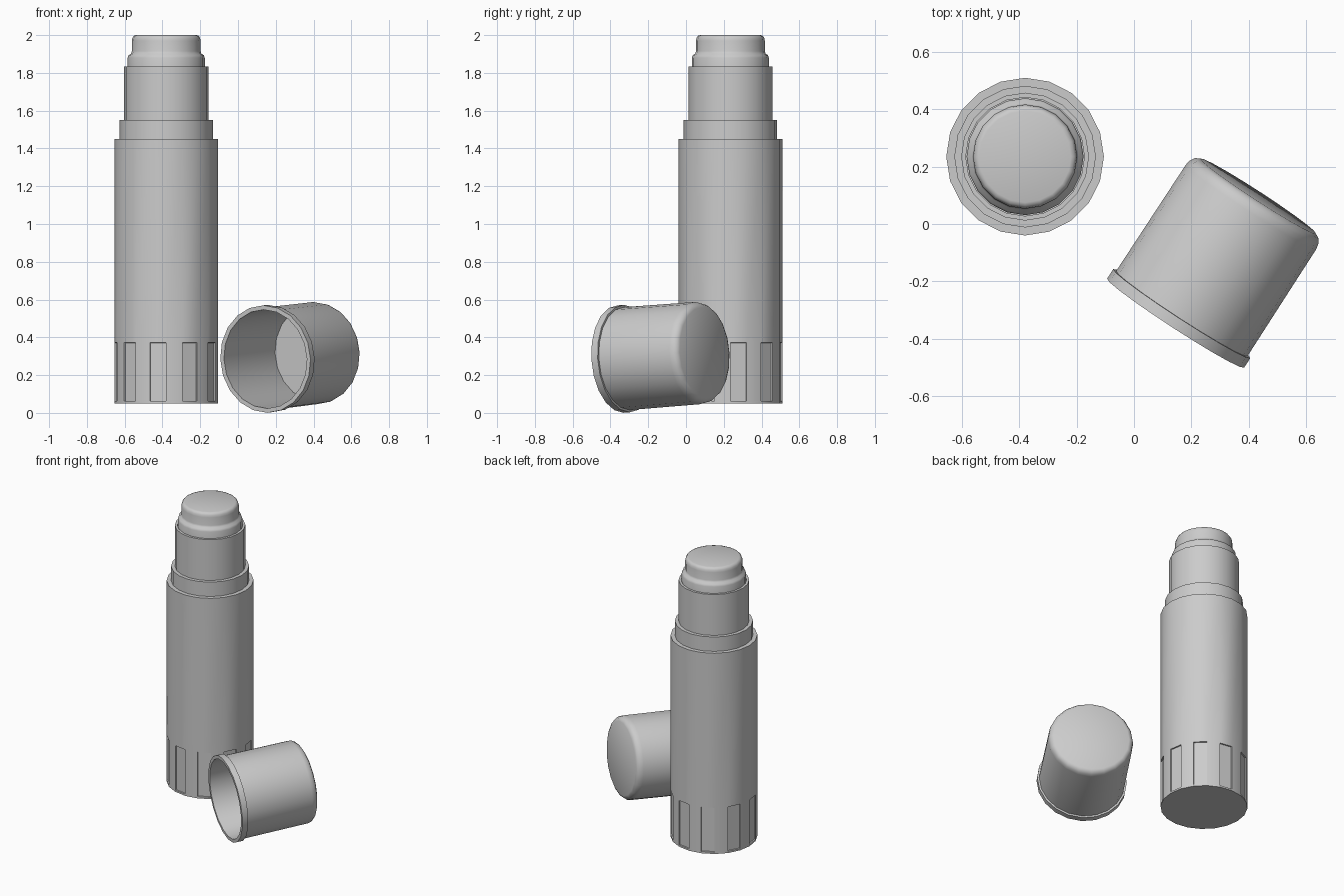
import bpy, bmesh, math
from mathutils import Vector

if "Cube" in bpy.data.objects:
    bpy.data.objects.remove(bpy.data.objects["Cube"])

SIDES = 20


def lathe(profile):
    """Spin (radius, height) points round z; radius 0 makes a closing point."""
    bm = bmesh.new()
    rings = []
    for r, z in profile:
        if r == 0:
            rings.append([bm.verts.new((0, 0, z))] * SIDES)
        else:
            rings.append([bm.verts.new((r * math.cos(2 * math.pi * i / SIDES),
                                        r * math.sin(2 * math.pi * i / SIDES), z))
                          for i in range(SIDES)])
    for a, b in zip(rings, rings[1:]):
        for i in range(SIDES):
            j = (i + 1) % SIDES
            bm.faces.new(list(dict.fromkeys((a[i], a[j], b[j], b[i]))))
    bmesh.ops.recalc_face_normals(bm, faces=bm.faces)
    return bm


def finish(bm, name, location, sharp=35):
    """Smooth shade, keep edges above the sharp angle, add to the scene."""
    for f in bm.faces:
        f.smooth = True
    for e in bm.edges:
        e.smooth = e.calc_face_angle(0) < math.radians(sharp)
    mesh = bpy.data.meshes.new(name)
    bm.to_mesh(mesh)
    bm.free()
    obj = bpy.data.objects.new(name, mesh)
    obj.location = location
    bpy.context.collection.objects.link(obj)
    return obj


STICK = (-0.38, 0.235, 0)

# Barrel with collar and inner tube, open at the rim
body = lathe([(0, 0.05), (0.275, 0.05), (0.275, 0.062), (0.275, 0.372),
              (0.275, 1.45), (0.247, 1.45), (0.247, 1.55), (0.223, 1.55),
              (0.223, 1.835), (0.207, 1.835), (0.207, 1.79), (0, 1.79)])

# Grip: every other side of the lower band is recessed
grip = []
for f in body.faces:
    c = f.calc_center_median()
    if 0.1 < c.z < 0.35 and c.xy.length > 0.2:
        side = int((math.atan2(c.y, c.x) % (2 * math.pi)) / (2 * math.pi / SIDES))
        if side % 2 == 0:
            grip.append(f)
bmesh.ops.inset_individual(body, faces=grip, thickness=0.002, depth=-0.008)
finish(body, "barrel", STICK)

# Glue stick with a stepped shoulder and rounded top
glue = lathe([(0, 1.785), (0.204, 1.785), (0.204, 1.88), (0.199, 1.894),
              (0.186, 1.902), (0.182, 1.915), (0.182, 1.97), (0.179, 1.985),
              (0.172, 1.996), (0.16, 2.0), (0, 2.0)])
finish(glue, "glue_stick", STICK, 60)

# Hollow cap lying on its side, open end towards the front
cap = lathe([(0, 0.49), (0.257, 0.49), (0.262, 0), (0.285, 0), (0.285, 0.04),
             (0.273, 0.04), (0.271, 0.485), (0.267, 0.505), (0.257, 0.521),
             (0.24, 0.53), (0, 0.532)])
cap_obj = finish(cap, "cap", (0.145, -0.346, 0.285), 40)
tilt = 0.065
axis = Vector((0.545 * math.cos(tilt), 0.839 * math.cos(tilt), math.sin(tilt)))
cap_obj.rotation_euler = axis.to_track_quat('Z', 'Y').to_euler()
